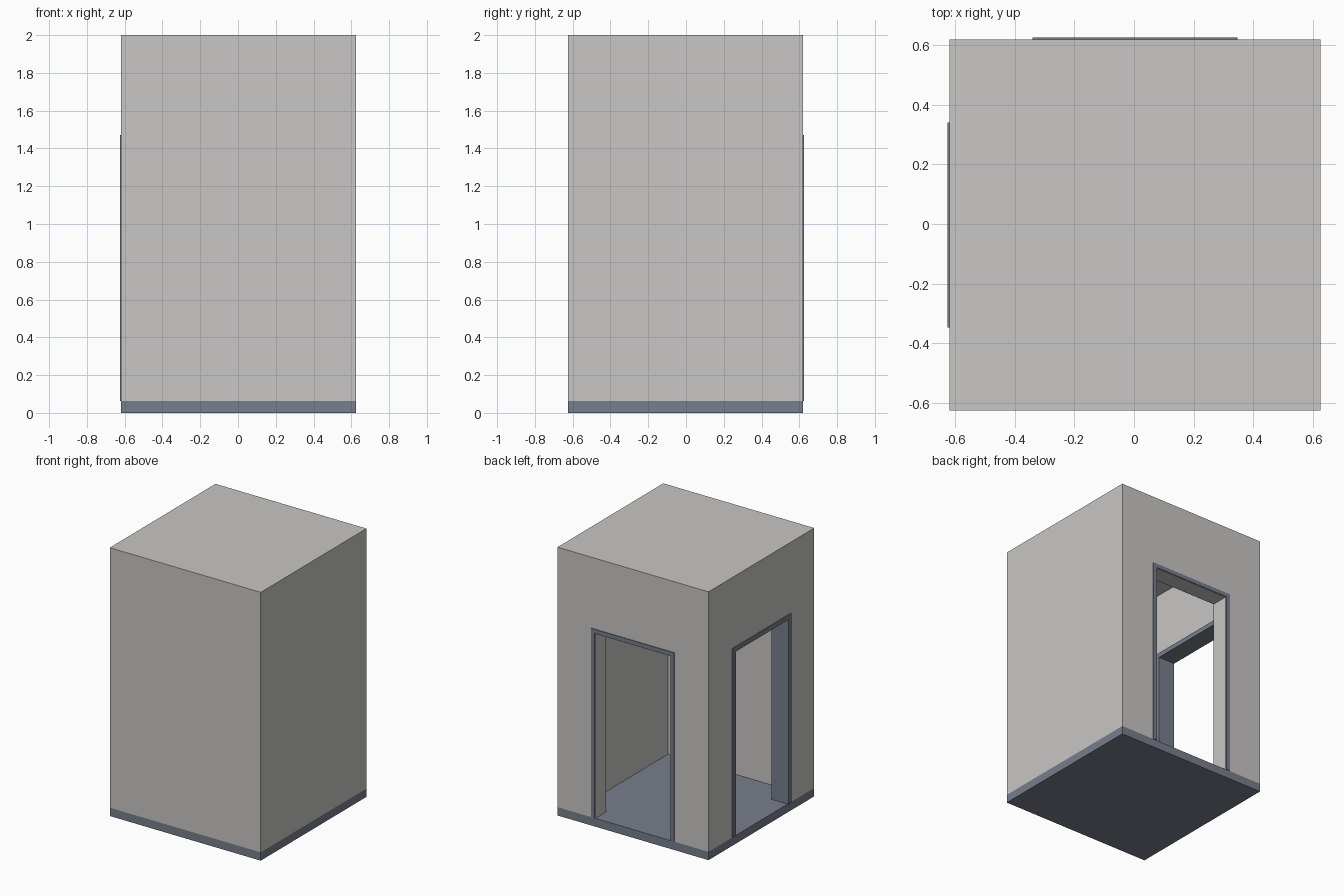
import bpy, bmesh
from mathutils import Matrix, Vector

if "Cube" in bpy.data.objects:
    bpy.data.objects.remove(bpy.data.objects["Cube"])

S = 1.245            # side of the square plan
C = Vector((0.003, -0.003, 0))   # plan centre, offset by the projecting frames
BASE, TOP = 0.062, 2.0
WALL, ROOF = 0.125, 0.062
LIP = 0.006          # how far a frame stands proud of the wall
FW, FH, FT = 0.344, 1.472, 0.034  # frame half width, top height, strip width


def material(name, rgb):
    m = bpy.data.materials.new(name)
    m.diffuse_color = (*rgb, 1)
    m.use_nodes = True
    m.node_tree.nodes["Principled BSDF"].inputs["Base Color"].default_value = m.diffuse_color
    return m


plaster = material("warm grey plaster", (0.58, 0.57, 0.555))
slate = material("slate blue grey", (0.185, 0.21, 0.265))


def finish(name, bm, mat):
    bmesh.ops.recalc_face_normals(bm, faces=bm.faces)
    me = bpy.data.meshes.new(name)
    bm.to_mesh(me)
    bm.free()
    ob = bpy.data.objects.new(name, me)
    bpy.context.collection.objects.link(ob)
    me.materials.append(mat)
    return ob


def box(name, lo, hi, mat, spin=None):
    lo, hi = Vector(lo), Vector(hi)
    bm = bmesh.new()
    bmesh.ops.create_cube(bm, size=1)
    for v in bm.verts:
        v.co = Vector([(lo[i] + hi[i]) / 2 + v.co[i] * (hi[i] - lo[i]) for i in range(3)])
    if spin:
        bm.transform(spin)
    bm.transform(Matrix.Translation(C))
    return finish(name, bm, mat)


def door_frame(name, spin, grow):
    """Three-sided frame running through the wall on the +y side, then spun into place."""
    a, t = FW, FW - FT + grow
    zi = FH - FT + grow
    profile = [(-a, BASE), (-a, FH), (a, FH), (a, BASE), (t, BASE), (t, zi), (-t, zi), (-t, BASE)]
    bm = bmesh.new()
    y0, y1 = S / 2 - WALL - LIP, S / 2 + LIP
    face = bm.faces.new([bm.verts.new((x, y0, z)) for x, z in profile])
    ext = bmesh.ops.extrude_face_region(bm, geom=[face])["geom"]
    bmesh.ops.translate(bm, vec=(0, y1 - y0, 0),
                        verts=[g for g in ext if isinstance(g, bmesh.types.BMVert)])
    bm.transform(Matrix.Translation(C) @ spin)
    return finish(name, bm, slate)


# Floor slab
h = S / 2
box("floor_slab", (-h, -h, 0), (h, h, BASE), slate)

# Walls and roof as one open-bottomed shell
shell = box("walls_and_roof", (-h, -h, BASE), (h, h, TOP), plaster)
i = h - WALL
cutters = [box("room_cutter", (-i, -i, -0.2), (i, i, TOP - ROOF), plaster)]

# Two doorways: back (+y) and left (-x)
back = Matrix.Identity(4)
left = Matrix.Rotation(1.5707963268, 4, 'Z')
o = FW - FT
for name, spin, grow in (("back", back, 0.003), ("left", left, -0.001)):
    cutters.append(box(name + "_door_cutter", (-o, i - 0.1, -0.1), (o, h + 0.1, FH - FT), plaster, spin))
    door_frame(name + "_door_frame", spin, grow)

# Cut the room and doorways, then drop the cutters
for c in cutters:
    c.hide_render = True
    mod = shell.modifiers.new(c.name, 'BOOLEAN')
    mod.operation, mod.solver, mod.object = 'DIFFERENCE', 'EXACT', c
deps = bpy.context.evaluated_depsgraph_get()
cut = bpy.data.meshes.new_from_object(shell.evaluated_get(deps))
shell.modifiers.clear()
shell.data = cut
for c in cutters:
    bpy.data.objects.remove(c)
